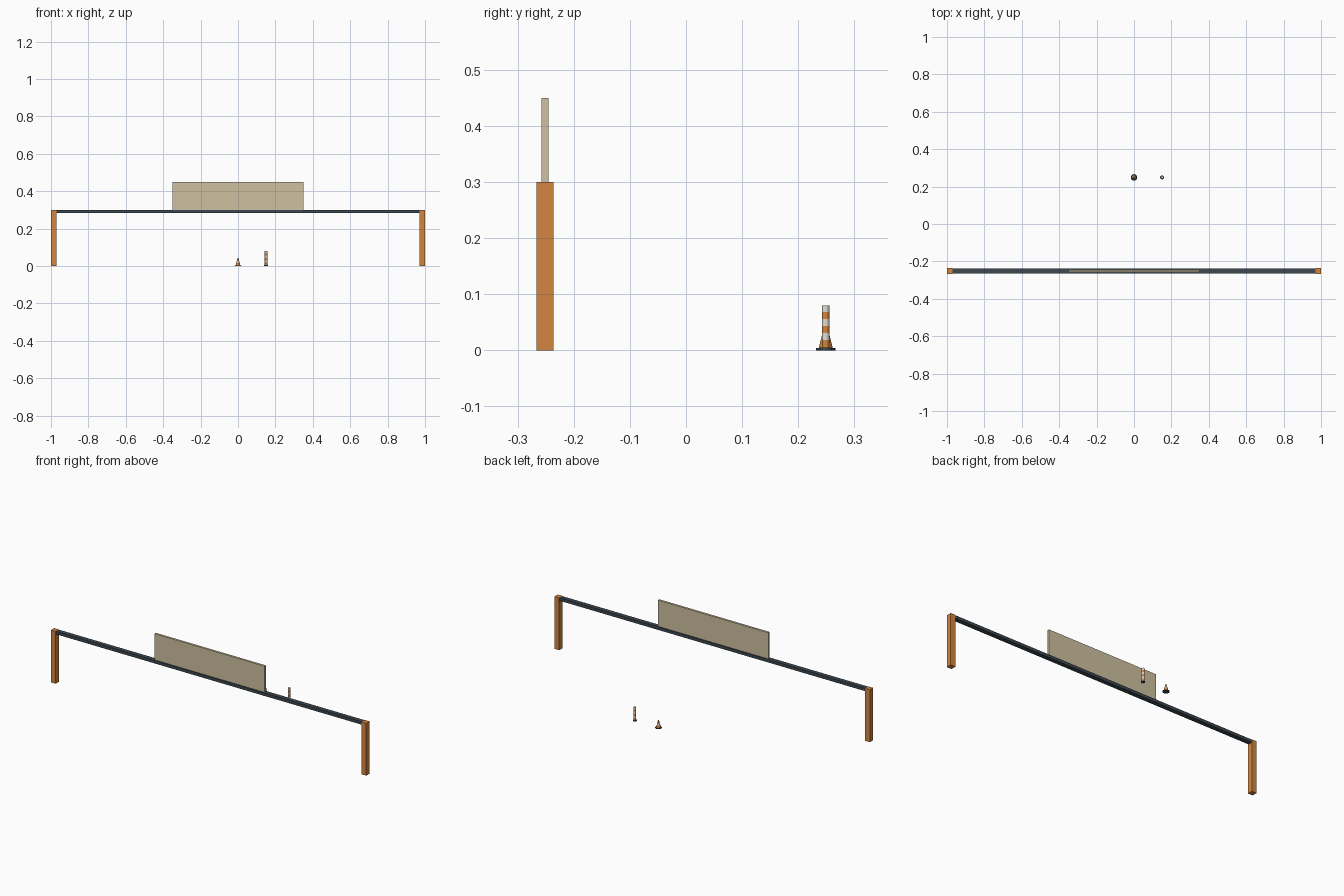
import bpy, bmesh, math

if "Cube" in bpy.data.objects:
    bpy.data.objects.remove(bpy.data.objects["Cube"])


def material(name, rgb):
    m = bpy.data.materials.new(name)
    m.diffuse_color = (*rgb, 1)
    m.use_nodes = True
    m.node_tree.nodes["Principled BSDF"].inputs["Base Color"].default_value = m.diffuse_color
    return m


ORANGE = material("orange", (0.65, 0.24, 0.05))
DARK = material("dark_steel", (0.045, 0.065, 0.08))
TAN = material("tan_panel", (0.62, 0.53, 0.35))
WHITE = material("reflective_white", (0.75, 0.73, 0.66))
MATS = {"o": ORANGE, "w": WHITE, "d": DARK}


def add_object(name, bm, mats):
    mesh = bpy.data.meshes.new(name)
    bm.to_mesh(mesh)
    bm.free()
    for m in mats:
        mesh.materials.append(m)
    obj = bpy.data.objects.new(name, mesh)
    bpy.context.collection.objects.link(obj)
    return obj


def box(name, x, y, z, mat):
    """Box from (min, max) pairs."""
    bm = bmesh.new()
    bmesh.ops.create_cube(bm, size=1)
    for v in bm.verts:
        v.co = [r[0] if c < 0 else r[1] for c, r in zip(v.co, (x, y, z))]
    return add_object(name, bm, [mat])


def lathe(name, loc, profile, sides=16):
    """Closed turned solid; profile rows are (radius, z, colour of band above)."""
    bm = bmesh.new()
    rings = [[bm.verts.new((r * math.cos(2 * math.pi * i / sides),
                            r * math.sin(2 * math.pi * i / sides), z))
              for i in range(sides)] for r, z, _ in profile]
    keys = list(MATS)
    bm.faces.new(rings[0][::-1]).material_index = keys.index(profile[0][2])
    bm.faces.new(rings[-1]).material_index = keys.index(profile[-1][2])
    for a, b, row in zip(rings, rings[1:], profile):
        for i in range(sides):
            j = (i + 1) % sides
            f = bm.faces.new((a[i], a[j], b[j], b[i]))
            f.material_index = keys.index(row[2])
            f.smooth = False
    obj = add_object(name, bm, MATS.values())
    obj.location = loc
    return obj


# Gantry: two posts, crossbeam and sign panel
GY = -0.2515
for side, s in (("left", -1), ("right", 1)):
    box(side + "_post", sorted((s * 0.97, s)), (GY - 0.015, GY + 0.015), (0, 0.3), ORANGE)
box("crossbeam", (-0.97, 0.97), (GY - 0.0125, GY + 0.0125), (0.283, 0.3), DARK)
box("sign_panel", (-0.35, 0.35), (GY - 0.0063, GY + 0.0063), (0.3, 0.45), TAN)

# Traffic cone: round foot and tapered body with a pale band
CY = 0.249
lathe("cone_base", (0, CY, 0), [(0.0175, 0, "d"), (0.0175, 0.004, "d")])
lathe("cone_body", (0, CY, 0), [(0.0125, 0.004, "o"), (0.0085, 0.02, "w"),
                               (0.0062, 0.029, "o"), (0.0025, 0.044, "o")])

# Channelizer post: foot and striped tube
lathe("marker_base", (0.15, CY, 0), [(0.0105, 0, "d"), (0.0105, 0.005, "d")])
lathe("marker_tube", (0.15, CY, 0),
      [(0.007, z, c) for z, c in ((0.005, "o"), (0.018, "w"), (0.0305, "o"),
                                  (0.0435, "w"), (0.0555, "o"), (0.068, "w"), (0.08, "w"))])
